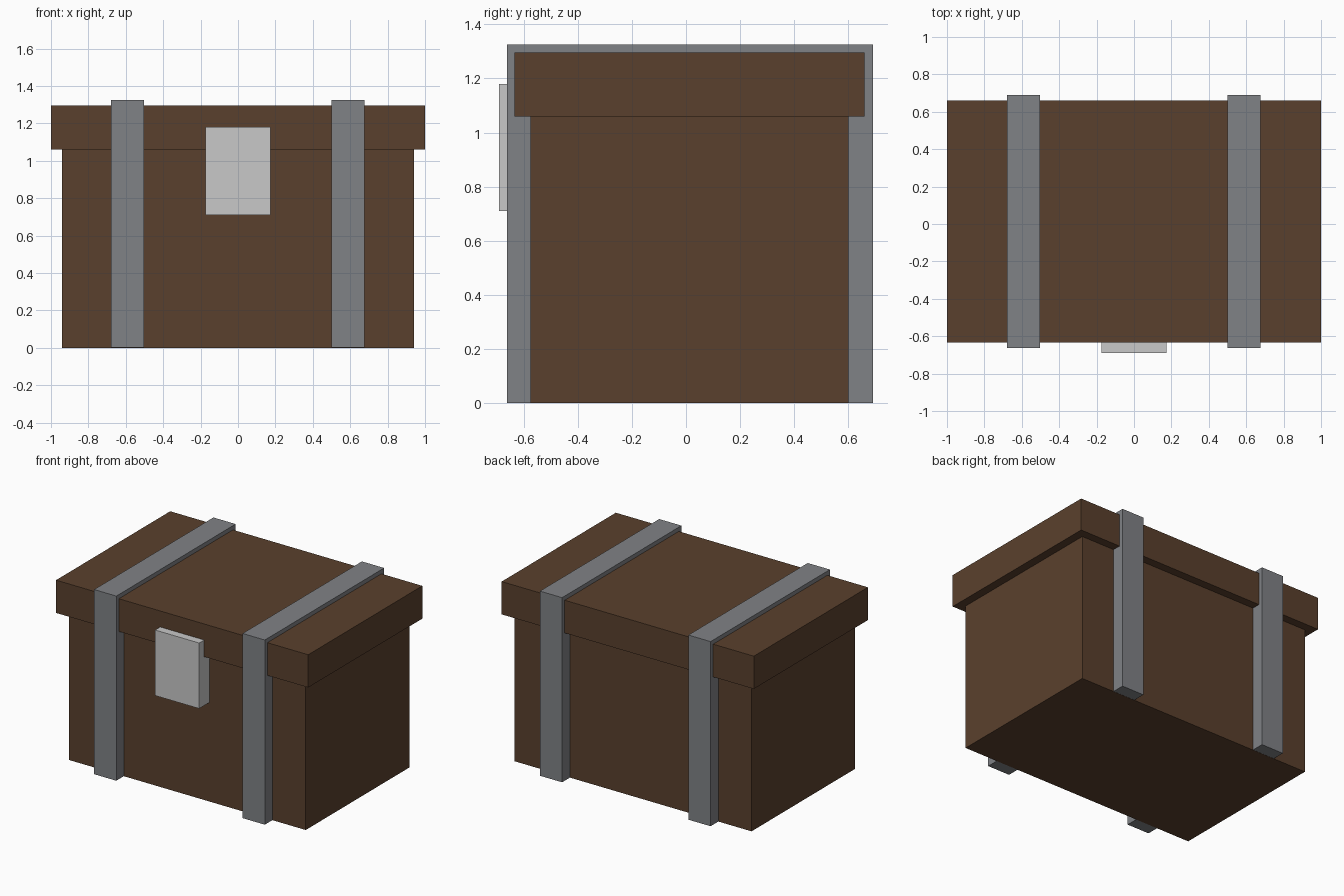
import bpy
import bmesh
from mathutils import Matrix, Vector

if "Cube" in bpy.data.objects:
    bpy.data.objects.remove(bpy.data.objects["Cube"])


def material(name, rgb):
    mat = bpy.data.materials.new(name)
    mat.diffuse_color = (*rgb, 1.0)
    mat.use_nodes = True
    mat.node_tree.nodes["Principled BSDF"].inputs["Base Color"].default_value = mat.diffuse_color
    return mat


def box(name, low, high, mat):
    """Axis-aligned box between two opposite corners."""
    low, high = Vector(low), Vector(high)
    bm = bmesh.new()
    bmesh.ops.create_cube(bm, size=1.0, matrix=Matrix.Diagonal((*(high - low), 1.0)))
    mesh = bpy.data.meshes.new(name)
    bm.to_mesh(mesh)
    bm.free()
    mesh.materials.append(mat)
    obj = bpy.data.objects.new(name, mesh)
    obj.location = (low + high) / 2
    bpy.context.collection.objects.link(obj)
    return obj


wood = material("brown wood", (0.102, 0.051, 0.026))
iron = material("grey iron", (0.216, 0.223, 0.238))
silver = material("light silver", (0.578, 0.578, 0.578))

# Chest body and overhanging lid
box("body", (-0.94, -0.575, 0.0), (0.94, 0.60, 1.06), wood)
box("lid", (-1.0, -0.633, 1.06), (1.0, 0.66, 1.295), wood)

# Two straps wrapping front, top and back; raised a hair so the
# body's underside stays clean
for side, x in (("left", -0.59), ("right", 0.588)):
    box(f"{side}_strap", (x - 0.088, -0.662, 0.001), (x + 0.088, 0.69, 1.325), iron)

# Lock plate on the front, seated against the body
box("lock_plate", (-0.175, -0.69, 0.71), (0.175, -0.57, 1.18), silver)
